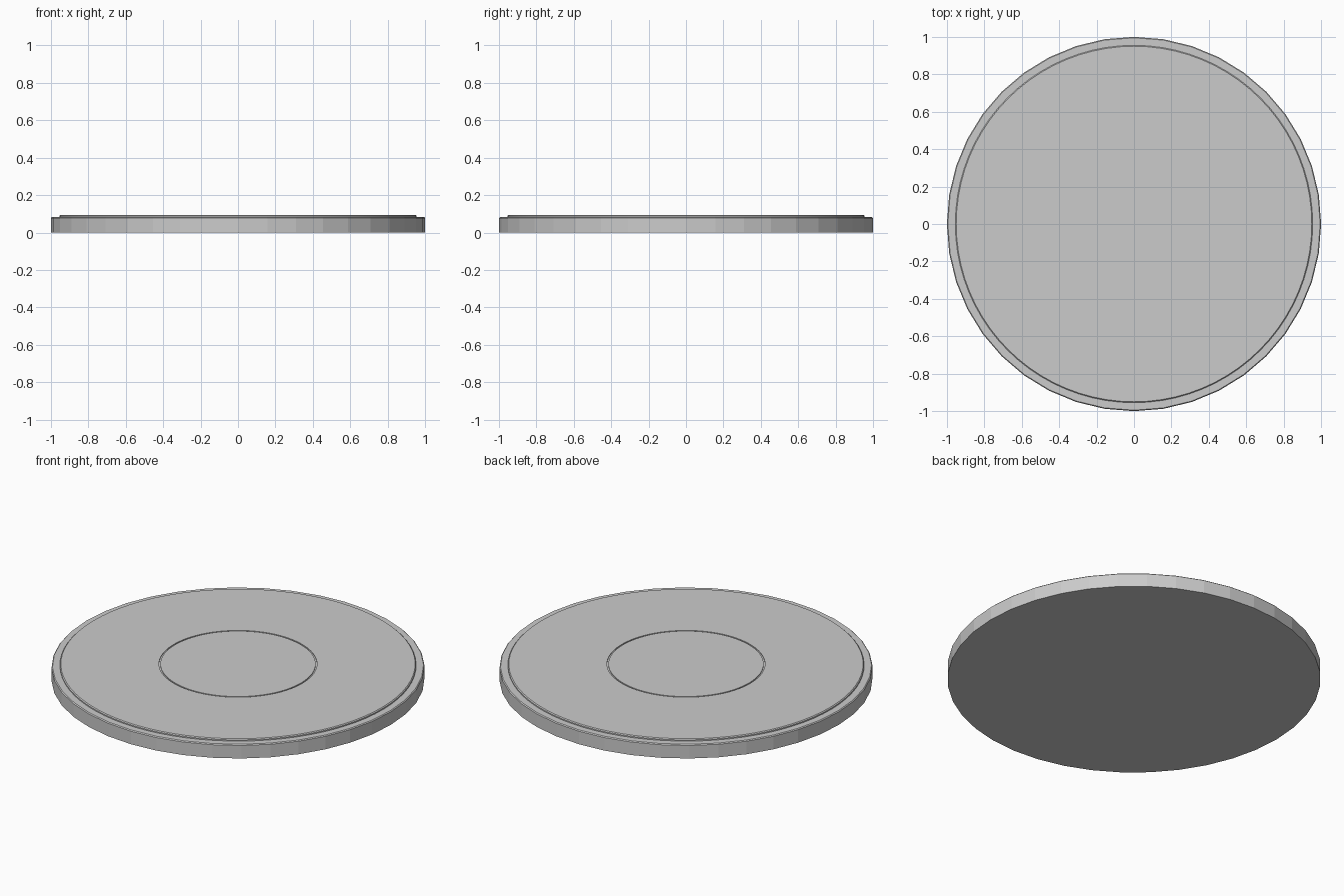
import bpy, bmesh
from math import cos, sin, pi, radians

if "Cube" in bpy.data.objects:
    bpy.data.objects.remove(bpy.data.objects["Cube"])


def lathe(name, profile, sides):
    """Spin (radius, z) points round z; radius 0 makes a pole."""
    bm = bmesh.new()
    rings = []
    for r, z in profile:
        if r == 0:
            rings.append([bm.verts.new((0, 0, z))] * sides)
        else:
            rings.append([bm.verts.new((r * cos(2 * pi * i / sides),
                                        r * sin(2 * pi * i / sides), z))
                          for i in range(sides)])
    for a, b in zip(rings, rings[1:]):
        for i in range(sides):
            j = (i + 1) % sides
            bm.faces.new(list(dict.fromkeys((a[i], a[j], b[j], b[i]))))
    bmesh.ops.recalc_face_normals(bm, faces=bm.faces)
    mesh = bpy.data.meshes.new(name)
    bm.to_mesh(mesh)
    bm.free()
    obj = bpy.data.objects.new(name, mesh)
    bpy.context.collection.objects.link(obj)
    return obj


# Faceted base disc with a small bevel on its upper edge
lathe("base_disc", [(0, 0), (1, 0), (1, 0.077), (0.995, 0.082),
                    (0.95, 0.082), (0, 0.082)], 40)

# Raised top plate with a softened edge and a fine ring groove
plate = lathe("top_plate", [(0, 0.08), (0.955, 0.08), (0.955, 0.089),
                            (0.95, 0.094), (0.424, 0.094), (0.424, 0.089),
                            (0.416, 0.089), (0.416, 0.094), (0, 0.094)], 80)
bpy.context.view_layer.objects.active = plate
plate.select_set(True)
bpy.ops.object.shade_smooth_by_angle(angle=radians(30))
